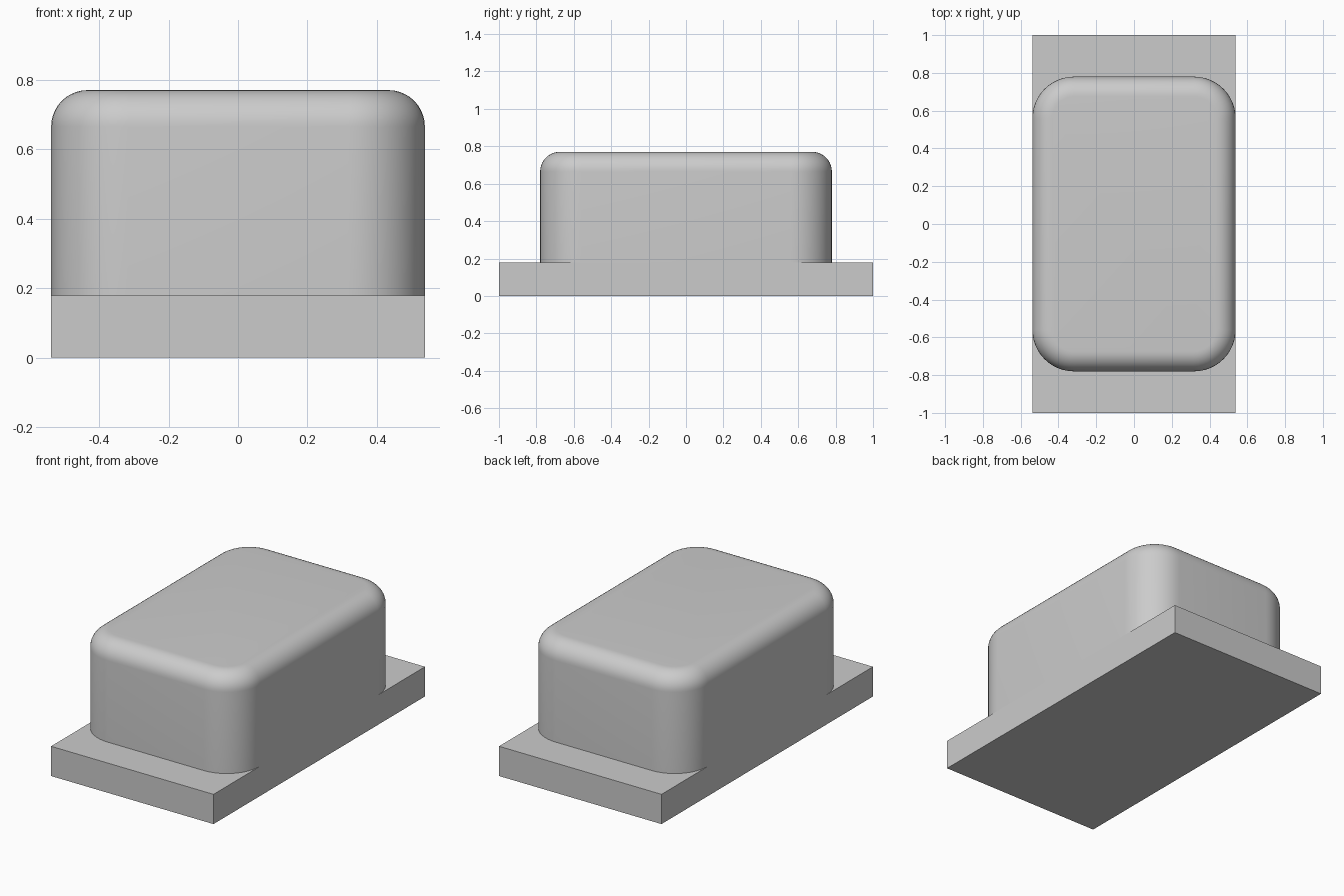
import bpy, bmesh, math
from mathutils import Matrix

cube = bpy.data.objects.get("Cube")
if cube:
    bpy.data.objects.remove(cube, do_unlink=True)

grey = bpy.data.materials.new("plain grey")
grey.use_nodes = True
colour = (0.6, 0.6, 0.6, 1)
grey.diffuse_color = colour
grey.node_tree.nodes["Principled BSDF"].inputs["Base Color"].default_value = colour

WIDTH, LENGTH = 1.076, 2.0
BASE_TOP, BODY_TOP, BODY_LENGTH = 0.178, 0.77, 1.56


def block(width, length, bottom, top):
    """Box mesh centred in x and y between two heights."""
    bm = bmesh.new()
    size = Matrix.Diagonal((width, length, top - bottom, 1))
    place = Matrix.Translation((0, 0, (bottom + top) / 2))
    bmesh.ops.create_cube(bm, size=1, matrix=place @ size)
    return bm


def round_edges(bm, edges, radius, segments):
    bmesh.ops.bevel(bm, geom=edges, offset=radius, offset_type='OFFSET',
                    segments=segments, profile=0.5, affect='EDGES', clamp_overlap=True)


def finish(bm, name):
    mesh = bpy.data.meshes.new(name)
    bm.to_mesh(mesh)
    bm.free()
    mesh.materials.append(grey)
    obj = bpy.data.objects.new(name, mesh)
    bpy.context.collection.objects.link(obj)
    return obj


# Flat mounting plate
finish(block(WIDTH, LENGTH, 0, BASE_TOP), "base_plate")

# Housing: rounded upright corners, then a softer rounded top rim
bm = block(WIDTH, BODY_LENGTH, BASE_TOP, BODY_TOP)
upright = [e for e in bm.edges if abs(e.verts[0].co.z - e.verts[1].co.z) > 0.1]
round_edges(bm, upright, 0.22, 12)
rim = [e for e in bm.edges if all(v.co.z > BODY_TOP - 0.001 for v in e.verts)]
round_edges(bm, rim, 0.105, 10)
housing = finish(bm, "rounded_housing")

# Smooth shading on the housing
bpy.ops.object.select_all(action='DESELECT')
housing.select_set(True)
bpy.context.view_layer.objects.active = housing
bpy.ops.object.shade_smooth_by_angle(angle=math.radians(35))
